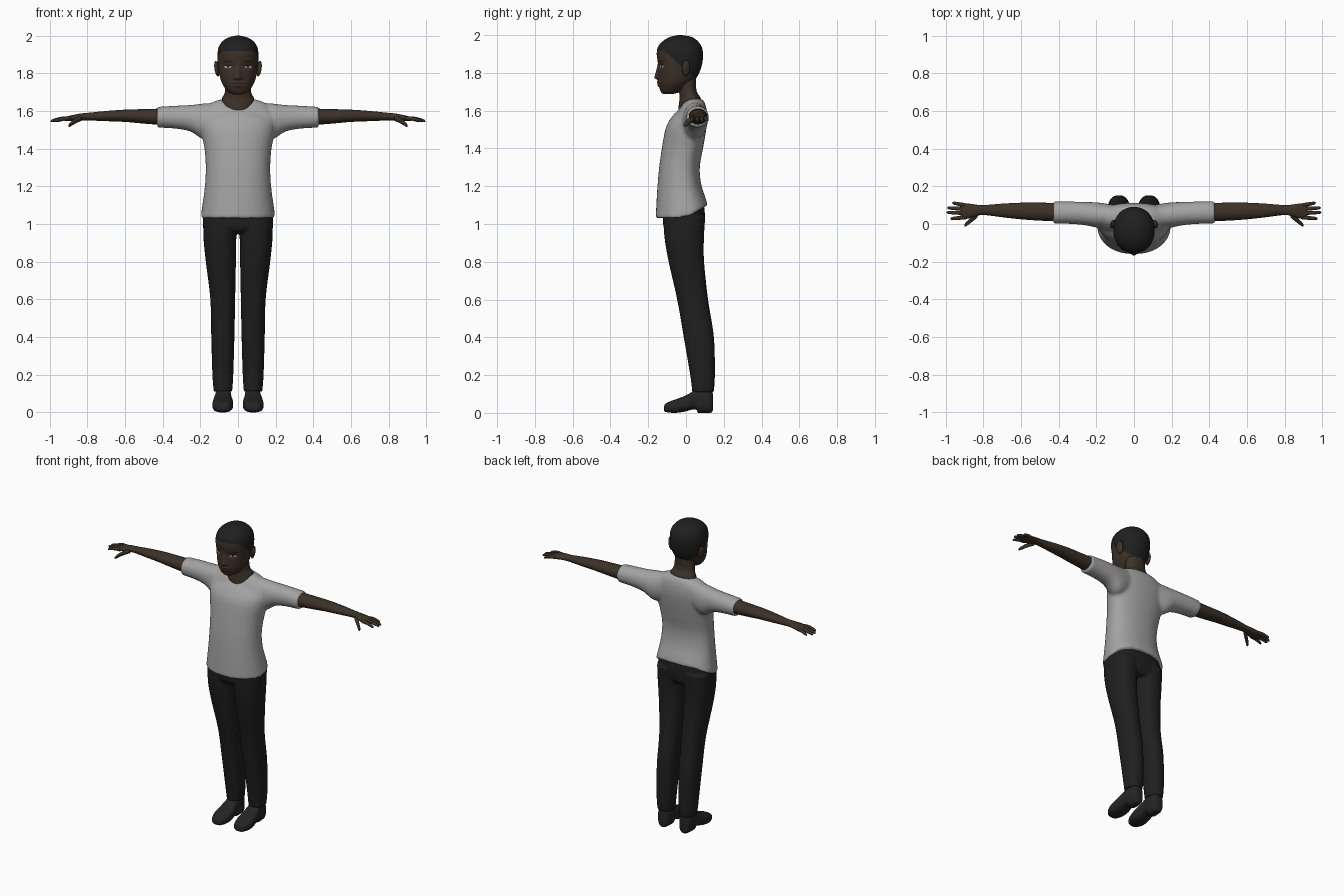
import bpy
import bmesh
import math
from mathutils import Vector, Matrix
from mathutils.bvhtree import BVHTree

cube = bpy.data.objects.get("Cube")
if cube:
    bpy.data.objects.remove(cube, do_unlink=True)


def material(name, r, g, b):
    mat = bpy.data.materials.new(name)
    mat.use_nodes = True
    mat.diffuse_color = (r, g, b, 1)
    shader = next(n for n in mat.node_tree.nodes if n.type == 'BSDF_PRINCIPLED')
    shader.inputs["Base Color"].default_value = (r, g, b, 1)
    shader.inputs["Roughness"].default_value = 0.8
    return mat


skin = material("dark skin", .045, .031, .02)
lip_tone = material("lip skin", .04, .022, .016)
hair = material("black hair", .014, .014, .014)
cotton = material("grey cotton", .37, .37, .37)
denim = material("black cloth", .014, .014, .014)
leather = material("black leather", .018, .018, .019)
eye_white = material("eye white", .4, .4, .38)


def catmull(p0, p1, p2, p3, t):
    return [b + .5 * t * (c - a + t * (2 * a - 5 * b + 4 * c - d + t * (3 * (b - c) + d - a)))
            for a, b, c, d in zip(p0, p1, p2, p3)]


def loft(bm, axis, rings, power=2.0, centre=.5, sides=32, steps=5):
    """Skin smooth cross-sections (position, a_min, a_max, b_min, b_max) along an axis."""
    path = []
    last = len(rings) - 1
    for i in range(last):
        quad = (rings[max(i - 1, 0)], rings[i], rings[i + 1], rings[min(i + 2, last)])
        path += [catmull(*quad, s / steps) for s in range(steps)]
    path.append(rings[-1])
    loops = []
    for pos, a_min, a_max, b_min, b_max in path:
        a_mid, b_mid = (a_min + a_max) / 2, b_min + centre * (b_max - b_min)
        loop = []
        for k in range(sides):
            angle = math.tau * k / sides
            c, s = math.cos(angle), math.sin(angle)
            a = a_mid + math.copysign(abs(c) ** (2 / power), c) * (a_max - a_min) / 2
            reach = b_max - b_mid if s > 0 else b_mid - b_min
            point = [a, b_mid + math.copysign(abs(s) ** (2 / power), s) * reach]
            point.insert(axis, pos)
            loop.append(bm.verts.new(point))
        loops.append(loop)
    for low, high in zip(loops, loops[1:]):
        for k in range(sides):
            n = (k + 1) % sides
            bm.faces.new((low[k], low[n], high[n], high[k]))
    bm.faces.new(loops[0])
    bm.faces.new(loops[-1])


def upright(rows):
    """Rows (z, half width, front, back) as symmetric cross-sections."""
    return [(z, -w, w, front, back) for z, w, front, back in rows]


def part(name, bm, mats, mirror=False, voxel=0, smooth=0):
    bmesh.ops.recalc_face_normals(bm, faces=bm.faces)
    for face in bm.faces:
        face.smooth = True
    mesh = bpy.data.meshes.new(name)
    bm.to_mesh(mesh)
    bm.free()
    for mat in mats:
        mesh.materials.append(mat)
    obj = bpy.data.objects.new(name, mesh)
    bpy.context.collection.objects.link(obj)
    if mirror:
        mod = obj.modifiers.new("Mirror", 'MIRROR')
        mod.use_mirror_merge = False
    if voxel:
        mod = obj.modifiers.new("Blend", 'REMESH')
        mod.mode = 'VOXEL'
        mod.voxel_size = voxel
        mod.use_smooth_shade = True
        mod = obj.modifiers.new("Soften", 'SMOOTH')
        mod.iterations = smooth
    return obj


def bump(value, middle, spread):
    return math.exp(-((value - middle) / spread) ** 2)


def clamp(value):
    return max(0.0, min(1.0, value))


# Head: lofted skull, then nose, eye sockets and lips pushed into the front
bm = bmesh.new()
loft(bm, 2, upright([
    (1.688, .025, -.12, -.07), (1.70, .05, -.133, -.03), (1.73, .075, -.143, .01),
    (1.76, .09, -.147, .045), (1.80, .1, -.147, .07), (1.85, .107, -.149, .086),
    (1.90, .109, -.155, .09), (1.94, .102, -.147, .082), (1.97, .082, -.12, .06),
    (1.99, .05, -.085, .03), (2.0, .012, -.04, -.02)]), power=2.15, sides=128, steps=9)
for v in bm.verts:
    x, y, z = v.co
    if y < -.05:
        rise = clamp((1.85 - z) / .075) if z > 1.775 else bump(z, 1.775, .01)
        nose = .021 * rise * bump(x, 0, .011 + .011 * rise)
        socket = .009 * bump(abs(x), .05, .025) * bump(z, 1.835, .014)
        lips = .007 * bump(x, 0, .03) * (bump(z, 1.75, .007) + bump(z, 1.734, .007))
        v.co.y += socket - nose - lips
for face in bm.faces:
    _, y, z = face.calc_center_median()
    face.material_index = int(z > max(1.77, min(1.92, 1.92 - .9 * (y + .12))))
head_surface = BVHTree.FromBMesh(bm)
part("head", bm, [skin, hair])


def face_patch(name, x, z, rx, rz, mat, lift, arch=0):
    """Thin oval plate that follows the front of the head."""
    bm = bmesh.new()
    loops = []
    for ring in (.02, .35, .7, 1):
        loop = []
        for k in range(24):
            angle = math.tau * k / 24
            u = ring * math.cos(angle)
            px, pz = x + rx * u, z + rz * ring * math.sin(angle) - arch * u * u
            hit = head_surface.ray_cast(Vector((px, -1, pz)), Vector((0, 1, 0)))[0]
            loop.append(bm.verts.new((px, (hit.y if hit else -.1) - lift, pz)))
        loops.append(loop)
    for inner, outer in zip(loops, loops[1:]):
        for k in range(24):
            n = (k + 1) % 24
            bm.faces.new((inner[k], outer[k], outer[n], inner[n]))
    bm.faces.new(loops[0])
    part(name, bm, [mat], mirror=x > 0)


face_patch("eyes", .054, 1.835, .02, .007, eye_white, .002)
face_patch("irises", .053, 1.835, .007, .0065, hair, .003)
face_patch("upper_eyelids", .054, 1.843, .022, .0025, hair, .003, .004)
face_patch("eyebrows", .054, 1.864, .027, .004, hair, .002, .006)
face_patch("lips", 0, 1.742, .03, .012, lip_tone, .001)

# Ears
bm = bmesh.new()
bmesh.ops.create_uvsphere(bm, u_segments=20, v_segments=12, radius=1)
bmesh.ops.transform(bm, verts=bm.verts, matrix=Matrix.Translation((.112, 0, 1.825))
                    @ Matrix.Rotation(.3, 4, 'Z') @ Matrix.Rotation(.15, 4, 'Y')
                    @ Matrix.Diagonal((.012, .023, .042, 1)))
part("ears", bm, [skin], mirror=True)


# Neck and shirt share a neckline that dips at the front
def dip_neckline(bm):
    for v in bm.verts:
        dip = clamp((.03 - v.co.y) / .07) ** 2 * clamp((v.co.z - 1.5) / .16)
        v.co.z -= .06 * dip


bm = bmesh.new()
loft(bm, 2, upright([
    (1.62, .086, -.042, .08), (1.666, .085, -.04, .078), (1.69, .073, -.034, .062),
    (1.72, .068, -.04, .054), (1.79, .066, -.06, .054)]), centre=.6)
for v in bm.verts:
    dip = clamp((.03 - v.co.y) / .07) ** 2 * clamp((1.72 - v.co.z) / .06)
    v.co.z -= .058 * dip
part("neck", bm, [skin])

# Shirt: torso and sleeves blended into one skin
bm = bmesh.new()
loft(bm, 2, upright([
    (1.03, .199, -.16, .114), (1.1, .189, -.157, .1), (1.2, .176, -.151, .08),
    (1.3, .171, -.142, .073), (1.4, .178, -.128, .09), (1.48, .194, -.114, .104),
    (1.55, .2, -.098, .112), (1.60, .188, -.078, .11), (1.635, .155, -.06, .102),
    (1.656, .112, -.048, .09), (1.662, .089, -.043, .082)]), power=2.2, centre=.6, sides=48)
dip_neckline(bm)
for v in bm.verts:
    v.co.z += .065 * clamp(v.co.y / .1) * clamp((1.25 - v.co.z) / .2)
sleeve_rings = [
    (.1, .0, .1, 1.48, 1.645), (.18, -.02, .113, 1.45, 1.64), (.25, -.008, .117, 1.49, 1.632),
    (.33, .0, .119, 1.506, 1.628), (.43, .002, .12, 1.512, 1.622)]
for side in (1, -1):
    loft(bm, 0, [(side * ring[0], *ring[1:]) for ring in sleeve_rings], power=2.1)
part("shirt", bm, [cotton], voxel=.009, smooth=5)

# Trousers: hips and two legs blended into one skin
bm = bmesh.new()
loft(bm, 2, upright([
    (.95, .17, -.085, .075), (.98, .184, -.117, .094), (1.05, .186, -.123, .1),
    (1.12, .178, -.125, .092)]), power=2.4, sides=48)
leg_rings = [
    (.11, .031, .129, .033, .147), (.2, .025, .136, .022, .153), (.4, .019, .142, -.012, .148),
    (.6, .015, .147, -.047, .117), (.8, .011, .171, -.092, .096), (.92, .009, .183, -.113, .095),
    (1.04, .004, .186, -.122, .102)]
for side in (1, -1):
    loft(bm, 2, [(z, *sorted((side * a, side * b)), front, back)
                 for z, a, b, front, back in leg_rings], power=2.25)
part("trousers", bm, [denim], voxel=.007, smooth=4)

# Shoes: toe to heel, with a raised arch
bm = bmesh.new()
loft(bm, 1, [
    (-.116, .065, .095, .012, .035), (-.105, .044, .118, .004, .052),
    (-.06, .028, .135, .0, .07), (-.01, .026, .134, .006, .088), (.03, .033, .127, .017, .11),
    (.055, .036, .122, .016, .128), (.066, .035, .122, .0, .135), (.11, .036, .12, .0, .135),
    (.135, .045, .111, .002, .125), (.142, .06, .097, .015, .1)], power=2.7)
part("shoes", bm, [leather], mirror=True)

# Arms and palms
bm = bmesh.new()
loft(bm, 0, [
    (.36, .012, .112, 1.522, 1.614), (.5, .018, .113, 1.533, 1.61),
    (.6, .025, .113, 1.542, 1.607), (.7, .036, .108, 1.546, 1.6), (.8, .048, .1, 1.55, 1.59),
    (.84, .04, .103, 1.55, 1.586), (.89, .027, .11, 1.546, 1.576), (.92, .03, .108, 1.547, 1.568)],
    steps=4, sides=24)
part("arms", bm, [skin], mirror=True)


# Fingers and thumbs
def finger(bm, root, tip, radius):
    rings = []
    for t, size in ((0, 1), (.4, 1), (.8, .85), (.95, .6), (1, .15)):
        x, y, z = Vector(root).lerp(Vector(tip), t)
        z += .006 * math.sin(math.pi * t)
        r = radius * size
        rings.append((x, y - r, y + r, z - r, z + r))
    loft(bm, 0, rings, sides=12, steps=3)


bm = bmesh.new()
for root_y, tip_x, tip_y in ((.036, .975, .028), (.058, .995, .062), (.079, .992, .086), (.099, .965, .112)):
    finger(bm, (.89, root_y, 1.56), (tip_x, tip_y, 1.545), .0105)
finger(bm, (.83, .05, 1.562), (.9, -.008, 1.52), .0145)
part("fingers", bm, [skin], mirror=True)
